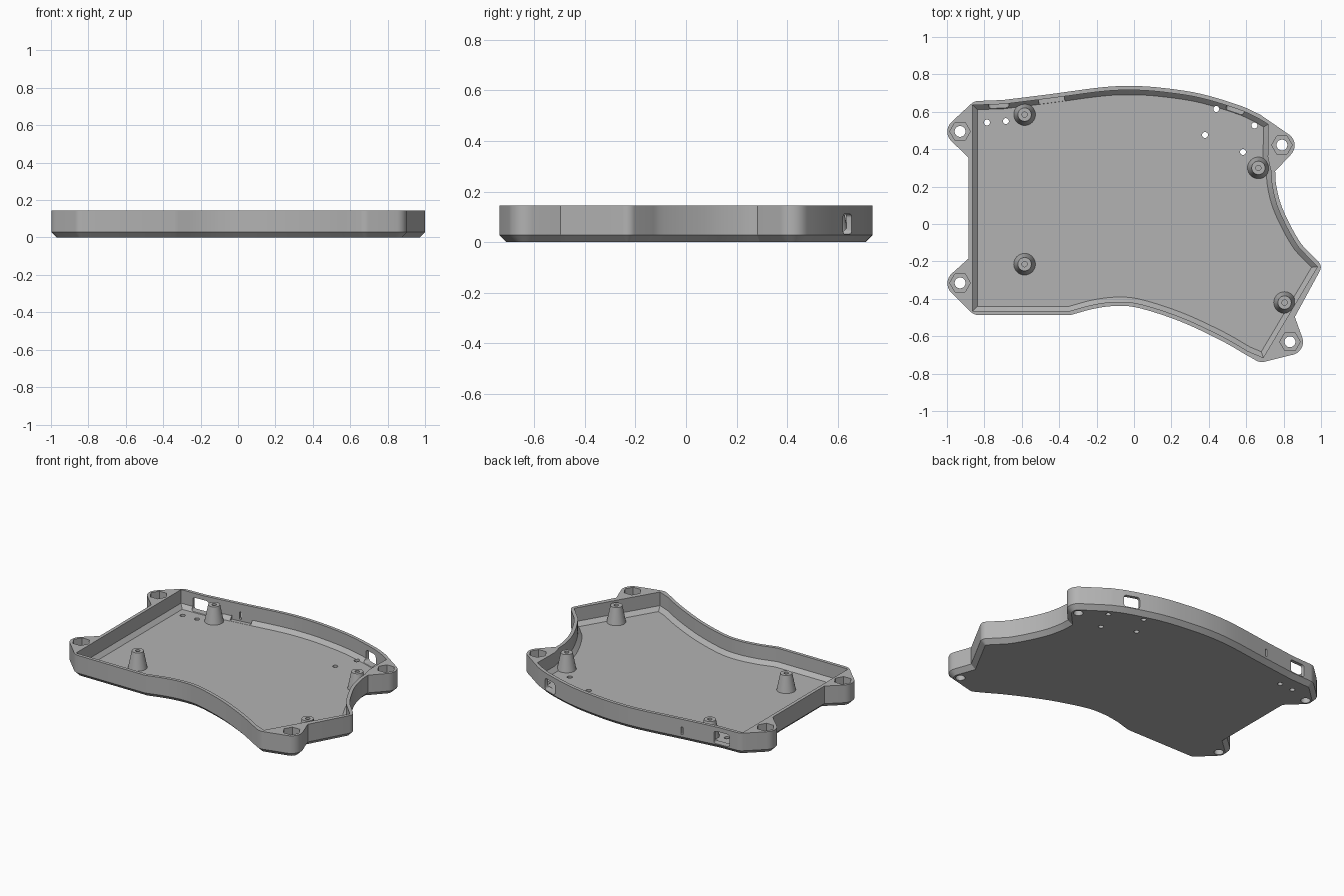
import bpy, bmesh
from math import sin, cos, tan, pi, radians
from mathutils import Vector, Matrix

if "Cube" in bpy.data.objects:
    bpy.data.objects.remove(bpy.data.objects["Cube"], do_unlink=True)

TOP, FLOOR = 0.145, 0.03

grey = bpy.data.materials.new("plain_grey")
grey.use_nodes = True
colour = (0.45, 0.45, 0.45, 1)
grey.diffuse_color = colour
grey.node_tree.nodes["Principled BSDF"].inputs["Base Color"].default_value = colour


def spline(points, steps=6):
    """Smooth curve through the points."""
    p = [Vector(q) for q in points]
    p = [2 * p[0] - p[1]] + p + [2 * p[-1] - p[-2]]
    out = []
    for a, b, c, d in zip(p, p[1:], p[2:], p[3:]):
        for i in range(steps):
            t = i / steps
            out.append(b + (c - a) * t / 2 + (a * 2 - b * 5 + c * 4 - d) * t * t / 2
                       + (b * 3 - a - c * 3 + d) * t ** 3 / 2)
    return [(v.x, v.y) for v in out + [p[-2]]]


def rounded(corners, steps=8):
    """Outline whose (x, y, radius) corners are rounded; (x, y) corners stay sharp."""
    out = []
    for i, c in enumerate(corners):
        v = Vector(c[:2])
        if len(c) < 3:
            out.append(v)
            continue
        u = (Vector(corners[i - 1][:2]) - v).normalized()
        w = (Vector(corners[(i + 1) % len(corners)][:2]) - v).normalized()
        half = u.angle(w) / 2
        centre = v + (u + w).normalized() * c[2] / sin(half)
        a = v + u * c[2] / tan(half) - centre
        b = v + w * c[2] / tan(half) - centre
        turn = pi - 2 * half
        for k in range(steps + 1):
            t = k / steps
            out.append(centre + (a * sin((1 - t) * turn) + b * sin(t * turn)) / sin(turn))
    return out


def inset(points, d):
    """Move a counter-clockwise outline inwards by d."""
    out = []
    for i, p in enumerate(points):
        e = (p - points[i - 1]).normalized()
        f = (points[(i + 1) % len(points)] - p).normalized()
        n, m = Vector((-e.y, e.x)), Vector((-f.y, f.x))
        out.append(p + (n + m) * d / (1 + n.dot(m)))
    return out


def circle(r, n=32, x=0, y=0):
    return [Vector((x + r * cos(2 * pi * i / n), y + r * sin(2 * pi * i / n))) for i in range(n)]


def loft(name, rings, matrix=None):
    """Closed solid through (outline, z) rings."""
    bm = bmesh.new()
    loops = [[bm.verts.new((p.x, p.y, z)) for p in pts] for pts, z in rings]
    n = len(loops[0])
    for a, b in zip(loops, loops[1:]):
        for i in range(n):
            j = (i + 1) % n
            bm.faces.new((a[i], a[j], b[j], b[i]))
    bm.faces.new(loops[0][::-1])
    bm.faces.new(loops[-1])
    bmesh.ops.recalc_face_normals(bm, faces=bm.faces)
    if matrix:
        bm.transform(matrix)
    mesh = bpy.data.meshes.new(name)
    bm.to_mesh(mesh)
    bm.free()
    mesh.materials.append(grey)
    obj = bpy.data.objects.new(name, mesh)
    bpy.context.collection.objects.link(obj)
    return obj


def activate(obj):
    bpy.ops.object.select_all(action='DESELECT')
    obj.select_set(True)
    bpy.context.view_layer.objects.active = obj


def cut(target, cutter):
    cutter.hide_render = True
    activate(target)
    mod = target.modifiers.new("cut", 'BOOLEAN')
    mod.operation, mod.solver, mod.object = 'DIFFERENCE', 'EXACT', cutter
    bpy.ops.object.modifier_apply(modifier=mod.name)
    bpy.data.objects.remove(cutter, do_unlink=True)


# Curved sides shared by the outside and the cavity
front = spline([(-.34, -.487), (-.21, -.452), (-.09, -.438), (.03, -.45),
                (.245, -.52), (.46, -.62), (.60, -.70)])
right = spline([(.93, -.145), (.89, -.10), (.835, -.005), (.785, .107), (.76, .21), (.755, .282)])
back = spline([(.674, .585), (.567, .633), (.353, .697), (.14, .729),
               (-.02, .738), (-.18, .73), (-.45, .694), (-.70, .663)])

# Outer shell with screw tabs and a bevelled lower edge
outer = rounded([(-.855, .657, .06), (-1.03, .495, .07), (-.885, .355),
                 (-.885, -.185), (-1.03, -.315, .07), (-.855, -.487, .06)]
                + front + [(.675, -.742, .06), (.926, -.68, .07), (.86, -.497), (1.008, -.225, .04)]
                + right + [(.896, .432, .07)] + back)
tray = loft("case_tray", [(inset(outer, .028), 0), (outer, .028), (outer, TOP)])

# Cavity with a sloped foot along the wall
wall = rounded([(-.885, .657), (-.885, -.487)] + front + [(.70, -.742), (1.008, -.225)]
               + right + [(.737, .36), (.74, .545)] + back)
inner = inset(wall, .022)
cut(tray, loft("cavity", [(inset(wall, .047), FLOOR), (inner, .055), (inner, .3)]))

# Screw holes with hexagonal nut pockets in the tabs
for x, y in [(-.93, .495), (-.93, -.315), (.834, -.63), (.791, .422)]:
    cut(tray, loft("screw_hole", [(circle(.029, 32, x, y), -.1), (circle(.029, 32, x, y), .3)]))
    cut(tray, loft("nut_pocket", [(circle(.055, 6, x, y), .085), (circle(.055, 6, x, y), .3)]))

# Small holes through the floor
for x, y in [(-.786, .543), (-.685, .55), (.44, .615), (.38, .476), (.644, .527), (.583, .385)]:
    cut(tray, loft("floor_hole", [(circle(.016, 20, x, y), -.1), (circle(.016, 20, x, y), .1)]))


def wall_cut(x, y, z, w, h, r, depth, angle):
    """Rounded opening through the back wall."""
    w, h = w / 2, h / 2
    rect = rounded([(-w, -h, r), (w, -h, r), (w, h, r), (-w, h, r)], 5)
    m = (Matrix.Translation((x, y, z)) @ Matrix.Rotation(radians(angle), 4, 'Z')
         @ Matrix.Rotation(pi / 2, 4, 'X'))
    cut(tray, loft("opening", [(rect, -depth / 2), (rect, depth / 2)], m))


# Ports, switch slot and relief at the foot of the back wall
wall_cut(-.725, .655, .075, .11, .082, .015, .11, 6)
wall_cut(.55, .635, .072, .10, .078, .015, .11, -22)
wall_cut(-.455, .69, .068, .015, .05, .006, .12, 7)
wall_cut(-.44, .66, .046, .14, .03, .001, .03, 7)

# Tapered support posts with screw bores
posts = {"back_right_post": (-.585, .585), "front_right_post": (-.585, -.215),
         "back_left_post": (.665, .30), "front_left_post": (.805, -.42)}
solids = [tray]
for name, (x, y) in posts.items():
    profile = [(.059, .025), (.036, .14), (.014, .14), (.014, .06)]
    solids.append(loft(name, [(circle(r, 32, x, y), z) for r, z in profile]))

for obj in solids:
    activate(obj)
    bpy.ops.object.shade_smooth_by_angle(angle=radians(25))
